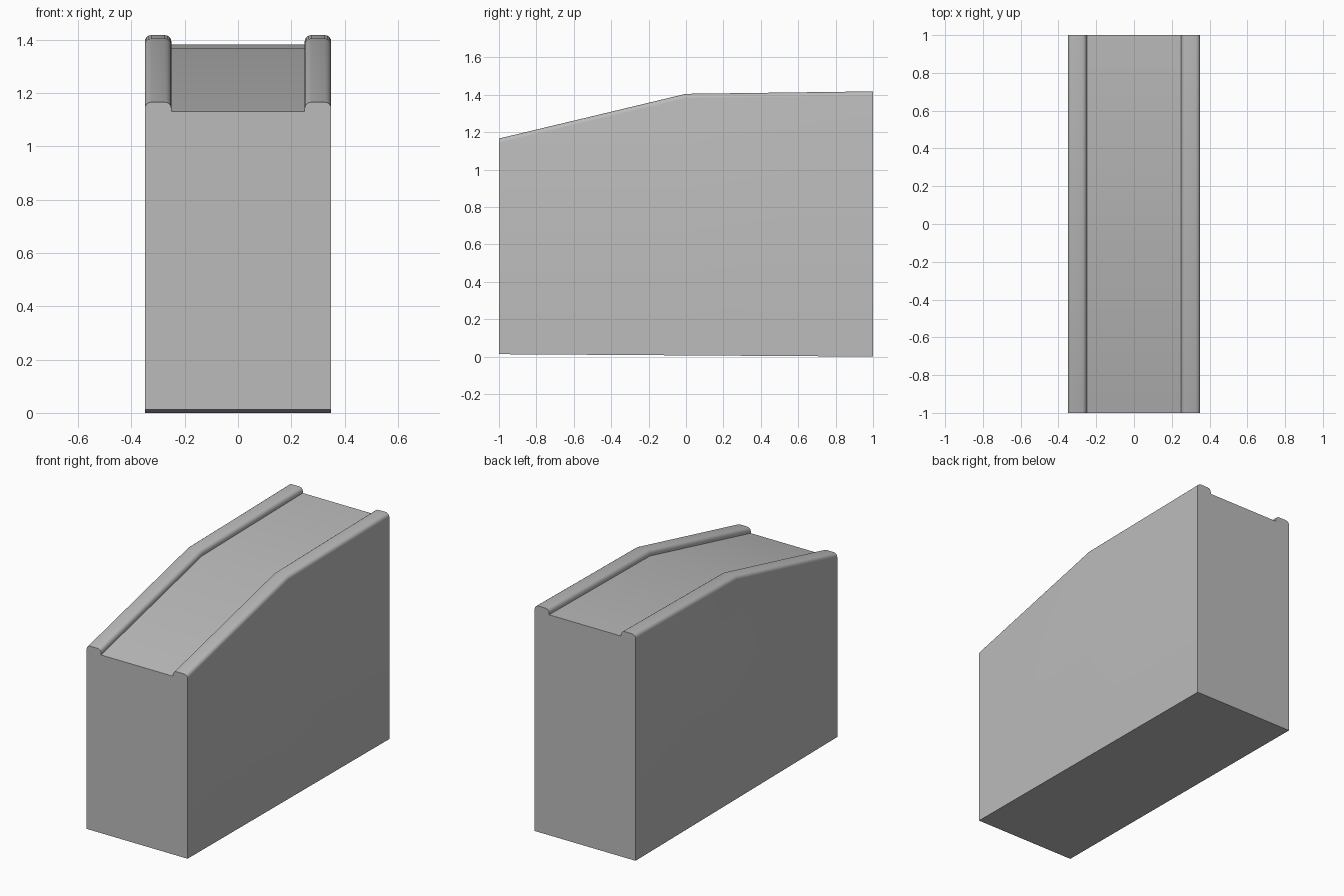
import bpy
import math

cube = bpy.data.objects.get("Cube")
if cube:
    bpy.data.objects.remove(cube, do_unlink=True)

grey = bpy.data.materials.new("plain grey")
grey.use_nodes = True
colour = (0.5, 0.5, 0.5, 1)
grey.diffuse_color = colour
grey.node_tree.nodes["Principled BSDF"].inputs["Base Color"].default_value = colour

HALF, INNER, LIP, R = 0.35, 0.25, 0.035, 0.024


def arc(cx, start, end, steps=4):
    """Rounded lip corner, height measured from the rim top."""
    pts = []
    for i in range(steps + 1):
        a = math.radians(start + (end - start) * i / steps)
        pts.append((cx + R * math.cos(a), -R + R * math.sin(a)))
    return pts


# Upper outline of the right half, then mirrored across the middle
half = arc(HALF - R, 0, 90) + arc(INNER + R, 90, 180) + [(INNER, -LIP)]
outline = half + [(-x, z) for x, z in reversed(half)]

# Stations along the length: y, rim height, underside height
stations = [(-1, 1.166, 0.013), (0, 1.405, 0.0065), (1, 1.418, 0)]
verts, faces = [], []
for y, rim, base in stations:
    verts += [(x, y, rim + z) for x, z in outline]
    verts += [(-HALF, y, base), (HALF, y, base)]

# Skin between stations, plus the two end walls
n = len(outline) + 2
for s in range(len(stations) - 1):
    for i in range(n):
        j = (i + 1) % n
        faces.append((s * n + i, s * n + j, (s + 1) * n + j, (s + 1) * n + i))
last = (len(stations) - 1) * n
faces.append(tuple(reversed(range(n))))
faces.append(tuple(range(last, last + n)))

mesh = bpy.data.meshes.new("sloped_ramp_block")
mesh.from_pydata(verts, [], faces)
mesh.materials.append(grey)
ramp = bpy.data.objects.new("sloped_ramp_block", mesh)
bpy.context.collection.objects.link(ramp)

# Consistent outward normals and smooth rounded lips
bpy.context.view_layer.objects.active = ramp
ramp.select_set(True)
bpy.ops.object.mode_set(mode='EDIT')
bpy.ops.mesh.select_all(action='SELECT')
bpy.ops.mesh.normals_make_consistent(inside=False)
bpy.ops.object.mode_set(mode='OBJECT')
bpy.ops.object.shade_smooth_by_angle(angle=math.radians(30))
